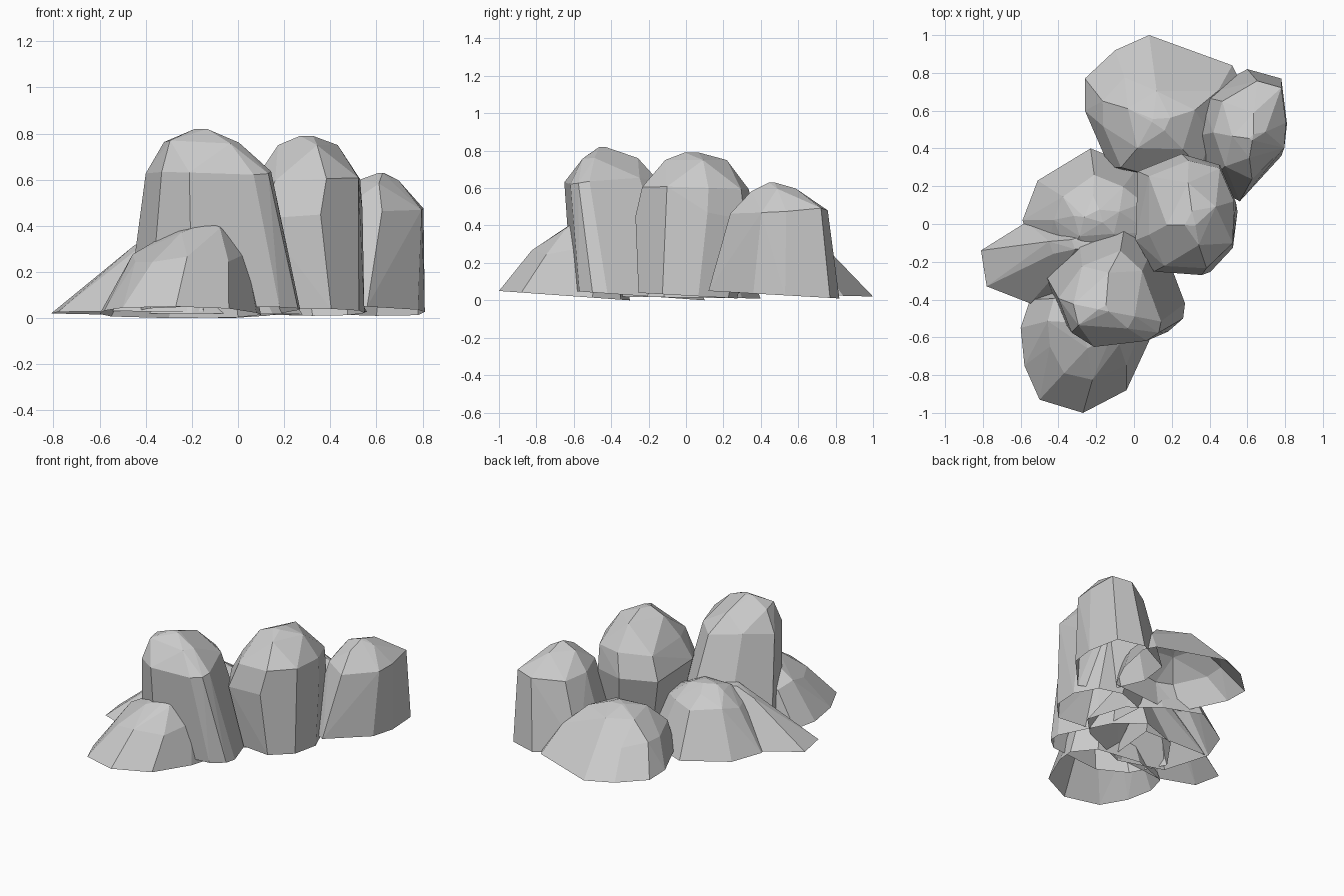
import bpy, bmesh, random
from mathutils import Vector

if "Cube" in bpy.data.objects:
    bpy.data.objects.remove(bpy.data.objects["Cube"])

random.seed(4)

stone = bpy.data.materials.new("grey stone")
stone.diffuse_color = (0.6, 0.6, 0.6, 1)
stone.use_nodes = True
stone.node_tree.nodes["Principled BSDF"].inputs["Base Color"].default_value = stone.diffuse_color


def rock(name, centre, outline, rim, levels):
    """Faceted hollow boulder: a ground outline stacked at several heights, hulled, open below.
    rim = ground edge height at the front and at the back.
    Each level is (height, scale, shift x, shift y, outline step); None height = rim."""
    cx, cy = centre
    ys = [p[1] for p in outline]
    bm = bmesh.new()
    for i, (z, s, dx, dy, step) in enumerate(levels):
        for x, y in outline[i % step::step]:
            j = 0.01 if i else 0.0                 # chip the upper corners a little
            jz = (0, 0.02, 0.01)[i] if i < 3 else 0
            t = (y - min(ys)) / (max(ys) - min(ys))
            h = rim[0] + (rim[1] - rim[0]) * t if z is None else z
            bm.verts.new(Vector((cx + dx + (x - cx) * s + random.uniform(-j, j),
                                 cy + dy + (y - cy) * s + random.uniform(-j, j),
                                 h + random.uniform(-jz, jz))))
    res = bmesh.ops.convex_hull(bm, input=bm.verts[:])
    junk = {g for g in res["geom_interior"] + res["geom_unused"]
            if isinstance(g, bmesh.types.BMVert)}
    bmesh.ops.delete(bm, geom=list(junk), context='VERTS')
    bmesh.ops.recalc_face_normals(bm, faces=bm.faces[:])
    # merge nearly flat neighbours into broader facets, then open the underside
    bmesh.ops.dissolve_limit(bm, angle_limit=0.06, verts=bm.verts[:], edges=bm.edges[:])
    bm.normal_update()
    bmesh.ops.delete(bm, geom=[f for f in bm.faces if f.normal.z < -0.8], context='FACES')
    me = bpy.data.meshes.new(name)
    bm.to_mesh(me)
    bm.free()
    me.materials.append(stone)
    ob = bpy.data.objects.new(name, me)
    bpy.context.collection.objects.link(ob)
    return ob


# tall rocks
rock("tall_front_rock", (-.10, -.30),
     [(-.48, -.25), (-.30, 0), (-.03, .10), (.13, -.05), (.27, -.42),
      (.26, -.50), (.18, -.57), (-.20, -.61), (-.38, -.50)], (.05, 0),
     [(None, 1, 0, 0, 1), (.64, .72, -.03, -.13, 1),
      (.765, .45, -.06, -.14, 2), (.82, .08, -.06, -.15, 3)])

rock("tall_middle_rock", (.28, .05),
     [(.01, .28), (.26, .38), (.45, .32), (.54, .12), (.51, -.12),
      (.36, -.28), (.11, -.25), (.01, -.08)], (.04, .01),
     [(None, .8, .06, -.04, 1), (.45, 1, 0, 0, 1), (.60, .88, .03, 0, 1),
      (.75, .5, .02, 0, 2), (.79, .15, .02, -.04, 3)])

rock("tall_back_rock", (.58, .47),
     [(.30, .46), (.34, .68), (.60, .82), (.78, .77), (.81, .53),
      (.78, .36), (.56, .12), (.38, .22)], (.05, .01),
     [(None, 1, 0, 0, 1), (.48, .75, .06, .02, 1),
      (.59, .36, .04, 0, 2), (.63, .06, .04, -.01, 3)])

# low rocks
rock("low_back_rock", (.14, .62),
     [(-.26, .77), (-.10, .92), (.08, 1.0), (.52, .84), (.56, .76),
      (.50, .50), (.40, .30), (.03, .27), (-.13, .30), (-.26, .60)], (.04, .02),
     [(None, 1, 0, 0, 1), (.20, .78, 0, -.08, 1),
      (.32, .44, 0, -.08, 2), (.37, .12, 0, -.08, 3)])

rock("low_left_rock", (-.15, 0),
     [(-.59, .02), (-.51, .23), (-.23, .40), (.02, .30), (.20, .15),
      (.28, -.12), (.15, -.25), (-.20, -.40), (-.50, -.30)], (.02, .01),
     [(None, 1, 0, 0, 1), (.29, .58, -.01, .02, 1),
      (.38, .3, -.04, .03, 2), (.41, .12, -.06, .03, 3)])

rock("low_left_spur", (-.45, -.20),
     [(-.81, -.14), (-.78, -.33), (-.55, -.42), (-.15, -.38), (-.10, 0),
      (-.57, .01)], (.03, .015),
     [(None, 1, 0, 0, 1), (.30, .35, .13, .08, 1), (.36, .2, .2, .1, 1)])

rock("low_front_rock", (-.25, -.62),
     [(-.60, -.55), (-.58, -.75), (-.50, -.93), (-.27, -1.0), (-.04, -.88),
      (.08, -.62), (.10, -.50), (0, -.35), (-.30, -.30), (-.55, -.40)], (.05, 0),
     [(None, 1, 0, 0, 1), (.26, .72, .05, .06, 1),
      (.38, .36, .10, .08, 2), (.42, .12, .14, .06, 3)])
